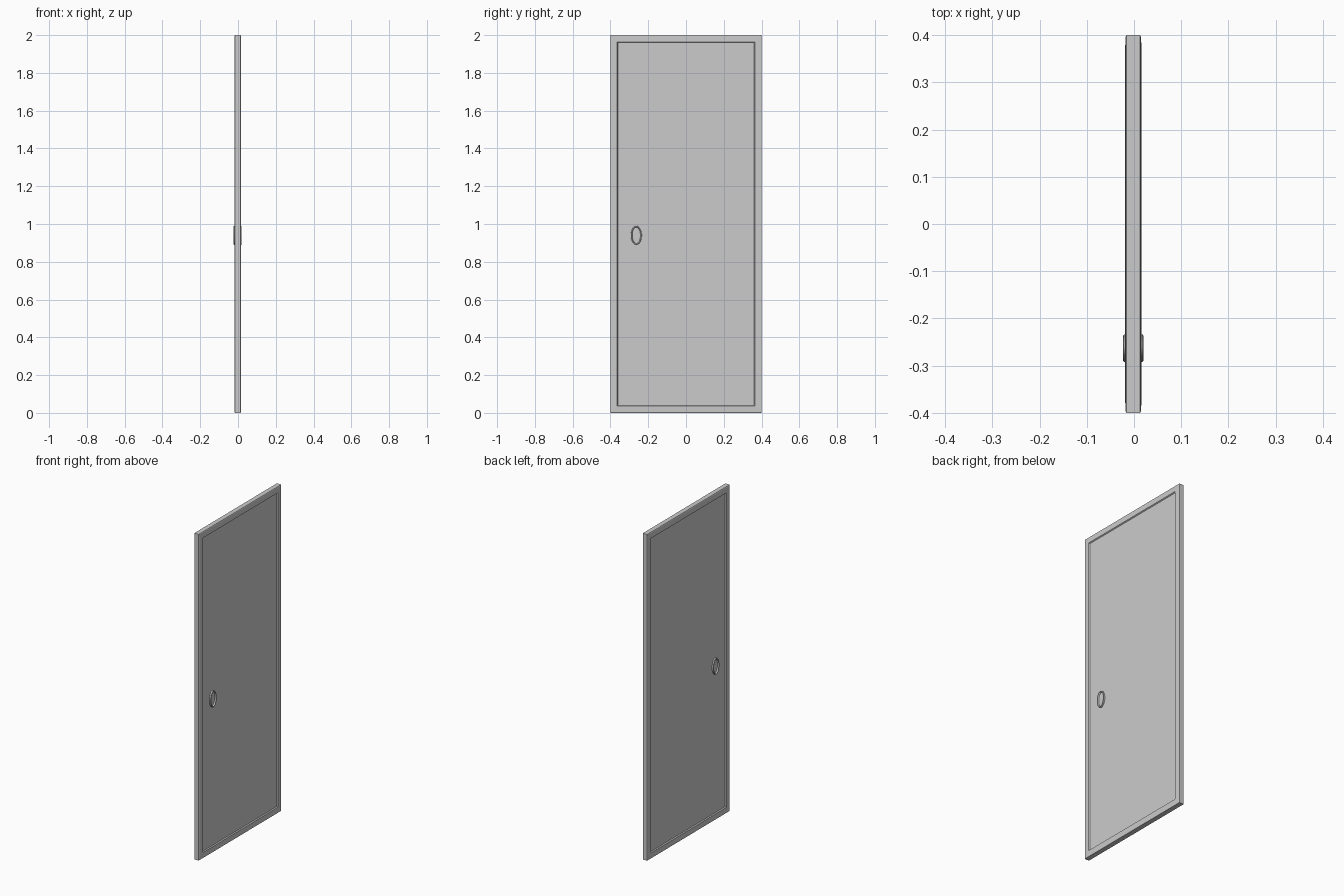
import bpy, bmesh, math

if "Cube" in bpy.data.objects:
    bpy.data.objects.remove(bpy.data.objects["Cube"])

MID = -0.0015          # centre plane of the slab
W, H = 0.4, 2.0        # half width, height


def finish(name, bm, smooth=False):
    bmesh.ops.recalc_face_normals(bm, faces=bm.faces)
    mesh = bpy.data.meshes.new(name)
    bm.to_mesh(mesh)
    bm.free()
    obj = bpy.data.objects.new(name, mesh)
    bpy.context.collection.objects.link(obj)
    if smooth:
        bpy.ops.object.select_all(action='DESELECT')
        obj.select_set(True)
        bpy.context.view_layer.objects.active = obj
        bpy.ops.object.shade_smooth_by_angle(angle=math.radians(35))
    return obj


def loft(bm, rings):
    """Bridge consecutive closed loops of points."""
    loops = [[bm.verts.new(p) for p in ring] for ring in rings]
    for a, b in zip(loops, loops[1:]):
        n = len(a)
        for i in range(n):
            j = (i + 1) % n
            bm.faces.new((a[i], a[j], b[j], b[i]))
    return loops


def rect(inset, x):
    y, lo, hi = W - inset, inset, H - inset
    return [(x, -y, lo), (x, y, lo), (x, y, hi), (x, -y, hi)]


# Door leaf: raised border around a shallow recessed panel on both faces
section = [(0.040, 0.0115), (0.036, 0.0175), (0.004, 0.0165), (0.0, 0.0145)]
bm = bmesh.new()
rings = [rect(i, MID - d) for i, d in section]
rings += [rect(i, MID + d) for i, d in reversed(section)]
loops = loft(bm, rings)
bm.faces.new(loops[0])
bm.faces.new(loops[-1])
finish("door_leaf", bm)


# Oval cup pulls: rounded rim with a shallow dish
def oval(shrink, x, n=48):
    return [(x, -0.263 + (0.029 - shrink) * math.cos(2 * math.pi * k / n),
             0.94 + (0.05 - shrink) * math.sin(2 * math.pi * k / n))
            for k in range(n)]


pull = [(0.0, 0.009), (0.0, 0.0195), (0.001, 0.0208), (0.0025, 0.0213),
        (0.005, 0.0208), (0.006, 0.0195), (0.0075, 0.0125)]
for name, side in (("pull_right", 1), ("pull_left", -1)):
    bm = bmesh.new()
    loops = loft(bm, [oval(s, MID + side * d) for s, d in pull])
    bm.faces.new(loops[0])
    bm.faces.new(loops[-1])
    finish(name, bm, True)
